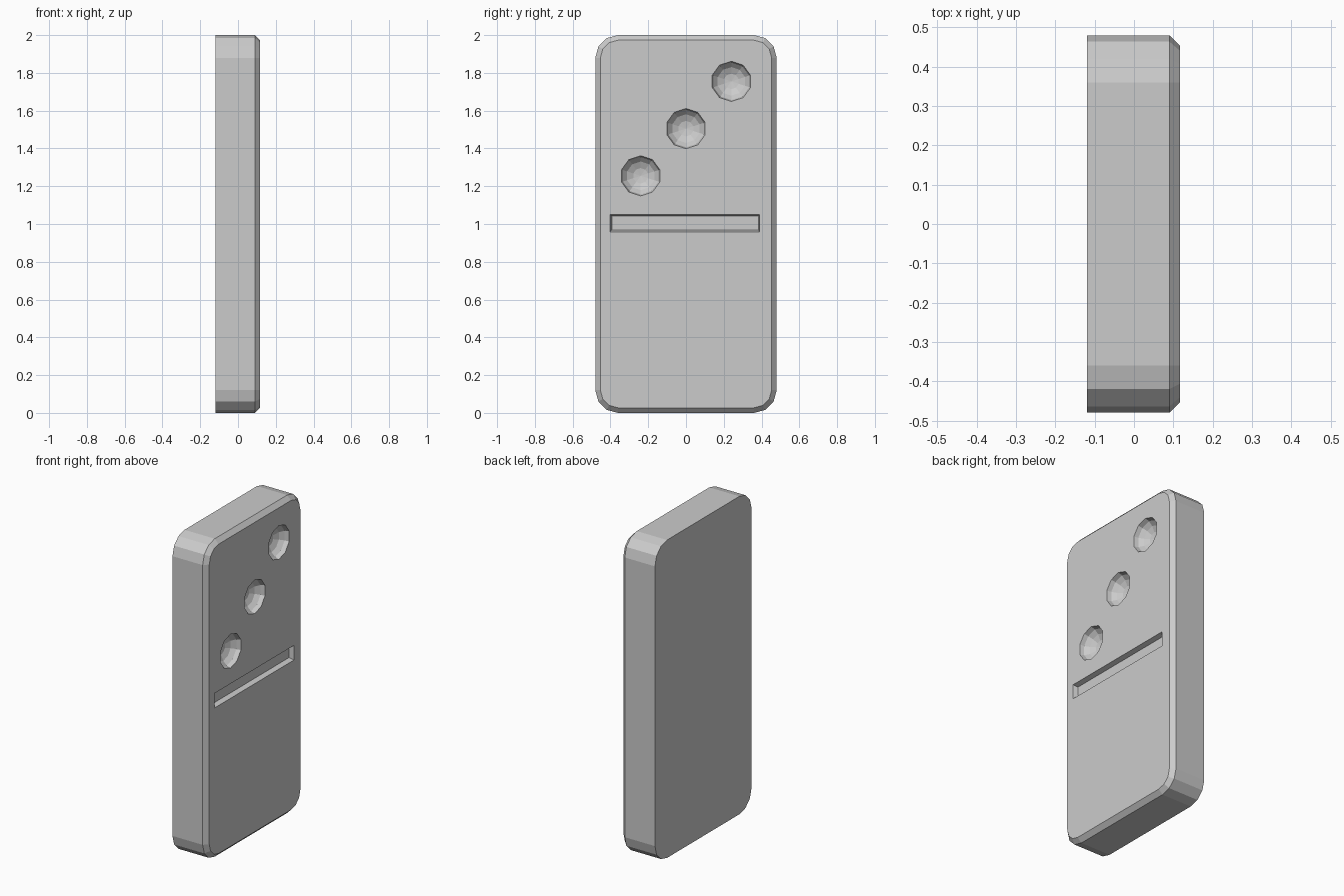
import bpy, bmesh, math
from mathutils import Matrix

if "Cube" in bpy.data.objects:
    bpy.data.objects.remove(bpy.data.objects["Cube"])

FACE = 0.117   # x of the marked face


def rounded_rect(hy, z0, z1, r, n=3):
    pts = []
    for i, (cy, cz) in enumerate([(hy - r, z1 - r), (-hy + r, z1 - r),
                                  (-hy + r, z0 + r), (hy - r, z0 + r)]):
        for k in range(n + 1):
            a = math.radians(90 * i + 90 * k / n)
            pts.append((cy + r * math.cos(a), cz + r * math.sin(a)))
    return pts


def loft(name, sections):
    """Solid from (x, outline) sections stacked along x."""
    bm = bmesh.new()
    rings = [[bm.verts.new((x, y, z)) for y, z in pts] for x, pts in sections]
    for a, b in zip(rings, rings[1:]):
        for i in range(len(a)):
            j = (i + 1) % len(a)
            bm.faces.new((a[i], a[j], b[j], b[i]))
    bm.faces.new(rings[0][::-1])
    bm.faces.new(rings[-1])
    bmesh.ops.recalc_face_normals(bm, faces=bm.faces)
    return make(name, bm)


def make(name, bm):
    me = bpy.data.meshes.new(name)
    bm.to_mesh(me)
    bm.free()
    ob = bpy.data.objects.new(name, me)
    bpy.context.collection.objects.link(ob)
    return ob


def rect(y0, y1, z0, z1):
    return [(y0, z0), (y1, z0), (y1, z1), (y0, z1)]


# tile body with chamfered front rim
tile = loft("tile", [(-0.12, rounded_rect(0.48, 0, 2, 0.12)),
                     (0.09, rounded_rect(0.48, 0, 2, 0.12)),
                     (FACE, rounded_rect(0.453, 0.027, 1.973, 0.093))])

cutters = []
# round pips: faceted hollows
for y, z in [(0.24, 1.755), (0, 1.505), (-0.24, 1.255)]:
    bm = bmesh.new()
    bmesh.ops.create_uvsphere(bm, u_segments=10, v_segments=8, radius=1)
    m = (Matrix.Translation((FACE + 0.002, y, z))
         @ Matrix.Diagonal((0.075, 0.107, 0.107, 1))
         @ Matrix.Rotation(math.radians(90), 4, 'X')
         @ Matrix.Rotation(math.radians(90), 4, 'Y'))
    # sphere axis turned to point along x, a corner on each side
    m = (Matrix.Translation((FACE + 0.002, y, z))
         @ Matrix.Diagonal((0.075, 0.107, 0.107, 1))
         @ Matrix(((0, 0, 1, 0), (1, 0, 0, 0), (0, 1, 0, 0), (0, 0, 0, 1))))
    bmesh.ops.transform(bm, matrix=m, verts=bm.verts)
    cutters.append(make("pip_cutter", bm))

# divider groove with sloping walls
cutters.append(loft("groove_cutter", [
    (FACE - 0.03, rect(-0.393, 0.383, 0.968, 1.042)),
    (FACE, rect(-0.402, 0.39, 0.958, 1.05)),
    (FACE + 0.03, rect(-0.411, 0.397, 0.948, 1.058))]))

for c in cutters:
    c.hide_render = True
    c.hide_viewport = True
    mod = tile.modifiers.new("cut", 'BOOLEAN')
    mod.object = c
    mod.operation = 'DIFFERENCE'
    mod.solver = 'EXACT'
